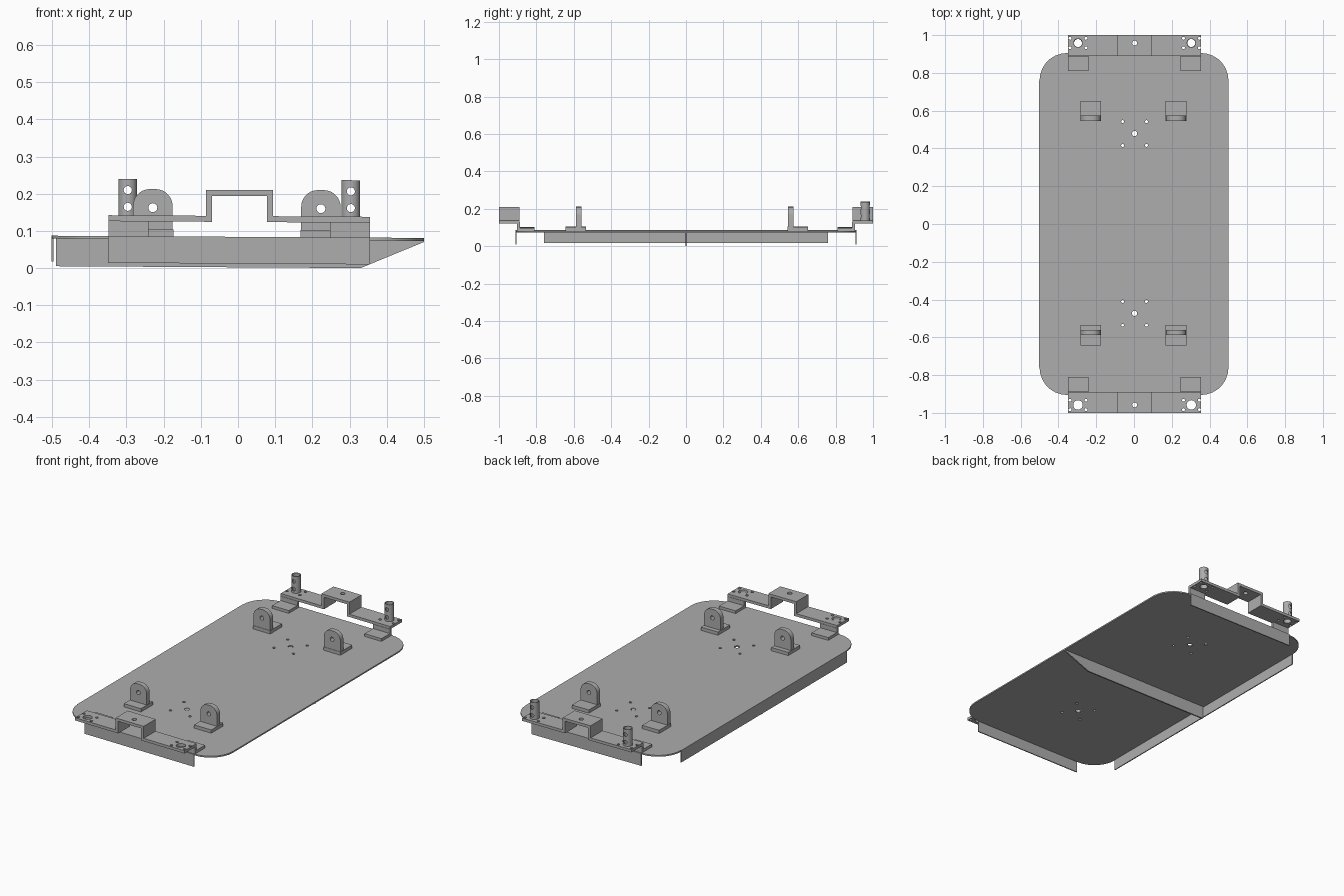
import bpy
import bmesh
import math

if "Cube" in bpy.data.objects:
    bpy.data.objects.remove(bpy.data.objects["Cube"])

COLOUR = (0.42, 0.42, 0.42, 1)
grey = bpy.data.materials.new("plain_grey")
grey.use_nodes = True
grey.diffuse_color = COLOUR
grey.node_tree.nodes["Principled BSDF"].inputs["Base Color"].default_value = COLOUR

LEAN = 0.006      # slight sideways lean of the whole assembly
parts = []


def circle(u, v, r, n=20):
    return [(u + r * math.cos(2 * math.pi * i / n),
             v + r * math.sin(2 * math.pi * i / n)) for i in range(n)]


def rect(u0, u1, v0, v1):
    return [(u0, v0), (u1, v0), (u1, v1), (u0, v1)]


def rounded(u0, u1, v0, v1, r, steps, corners=(0, 1, 2, 3)):
    """Rectangle with chosen corners rounded, counter-clockwise from top right."""
    pts = []
    for k, (u, v) in enumerate([(u1, v1), (u0, v1), (u0, v0), (u1, v0)]):
        if k not in corners:
            pts.append((u, v))
            continue
        cu = u - r if u == u1 else u + r
        cv = v - r if v == v1 else v + r
        for i in range(steps + 1):
            a = math.pi / 2 * (k + i / steps)
            pts.append((cu + r * math.cos(a), cv + r * math.sin(a)))
    return pts


def sheet(name, outline, w0, w1, axis="Z", holes=()):
    """Extrude a flat outline with holes along an axis."""
    curve = bpy.data.curves.new(name, "CURVE")
    curve.dimensions = "2D"
    curve.fill_mode = "BOTH"
    curve.extrude = abs(w1 - w0) / 2
    for loop in [outline, *holes]:
        spline = curve.splines.new("POLY")
        spline.points.add(len(loop) - 1)
        for p, (u, v) in zip(spline.points, loop):
            p.co = (u, v, 0, 1)
        spline.use_cyclic_u = True
    temp = bpy.data.objects.new(name + "_curve", curve)
    mesh = bpy.data.meshes.new_from_object(temp)
    bpy.data.objects.remove(temp)
    mid = (w0 + w1) / 2
    for vert in mesh.vertices:
        u, v, w = vert.co
        w += mid
        vert.co = {"Z": (u, v, w), "Y": (u, w, v), "X": (w, u, v)}[axis]
    bm = bmesh.new()
    bm.from_mesh(mesh)
    bmesh.ops.remove_doubles(bm, verts=bm.verts, dist=1e-5)
    bmesh.ops.recalc_face_normals(bm, faces=bm.faces)
    bm.to_mesh(mesh)
    bm.free()
    mesh.materials.clear()
    mesh.materials.append(grey)
    mesh.name = name
    obj = bpy.data.objects.new(name, mesh)
    bpy.context.collection.objects.link(obj)
    parts.append(obj)
    return obj


def drill(obj, loops, w0, w1, axis):
    """Cut straight holes through a part and discard the cutters."""
    for loop in loops:
        cutter = sheet("cutter", loop, w0, w1, axis)
        parts.remove(cutter)
        cutter.hide_render = True
        mod = obj.modifiers.new("hole", "BOOLEAN")
        mod.operation = "DIFFERENCE"
        mod.solver = "EXACT"
        mod.object = cutter
        bpy.context.view_layer.update()
        graph = bpy.context.evaluated_depsgraph_get()
        mesh = bpy.data.meshes.new_from_object(obj.evaluated_get(graph))
        obj.modifiers.clear()
        obj.data = mesh
        bpy.data.objects.remove(cutter)


# Base plate with two mounting hole patterns
holes = []
for y in (-0.473, 0.479):
    holes.append(circle(0.003, y, 0.014))
    holes += [circle(0.003 + sx * 0.063, y + sy * 0.063, 0.008, 12)
              for sx in (-1, 1) for sy in (-1, 1)]
sheet("base_plate", rounded(-0.5, 0.5, -0.905, 0.905, 0.145, 7),
      0.076, 0.084, "Z", holes)

# Hanging skirts on three edges, and the tapered cross fin below
sheet("side_skirt", rect(-0.76, 0.76, 0.014, 0.084), -0.502, -0.496, "X")
for end, s in (("front", -1), ("back", 1)):
    sheet(end + "_skirt", rect(-0.35, 0.355, 0.012, 0.084),
          s * 0.905, s * 0.911, "Y")
sheet("cross_fin", [(-0.49, 0.077), (-0.49, 0.002), (0.33, 0.002),
                    (0.5, 0.073), (0.5, 0.077)], -0.004, 0.004, "Y")

# End bars: hat-shaped strips on stepped feet
T = 0.016
MID = 0.0035
half = [(0.352, 0.124), (0.352, 0.14), (0.09, 0.14), (0.09, 0.21)]
inner = [(0.09 - T, 0.21 - T), (0.09 - T, 0.124)]
hat = ([(MID + x, z) for x, z in half]
       + [(MID - x, z) for x, z in reversed(half)]
       + [(MID - x, z) for x, z in reversed(inner)]
       + [(MID + x, z) for x, z in inner])
for end, s in (("front", -1), ("back", 1)):
    bar = sheet(end + "_bar", hat, s * 0.89, s * 1.0, "Y")
    yc = s * 0.958
    loops = [circle(MID, yc, 0.013)]
    for side in (-1, 1):
        x = MID + side * 0.3
        loops.append(circle(x, yc, 0.025, 24))
        loops += [circle(x + a * 0.042, yc + b * 0.025, 0.008, 12)
                  for a in (-1, 1) for b in (-1, 1)]
    drill(bar, loops, 0.1, 0.25, "Z")

    for side, label in ((-1, "right"), (1, "left")):
        xs = sorted((MID + side * 0.244, MID + side * 0.352))
        step = [(s * 0.81, 0.084), (s * 0.904, 0.084), (s * 0.904, 0.125),
                (s * 0.888, 0.125), (s * 0.888, 0.1), (s * 0.81, 0.1)]
        sheet(f"{end}_{label}_foot", step, xs[0], xs[1], "X")

# Upright tubes on the back bar, cross-drilled twice
for side, label in ((-1, "right"), (1, "left")):
    x = MID + side * 0.3
    post = sheet(label + "_post", circle(x, 0.958, 0.025, 24), 0.125, 0.238,
                 "Z", [circle(x, 0.958, 0.021, 24)])
    drill(post, [circle(x, z, 0.011, 16) for z in (0.163, 0.208)],
          0.9, 1.02, "Y")

# Four lugs: pierced round-topped tabs on flat pads
for end, pad, tab in (("front", (-0.643, -0.534), (-0.588, -0.56)),
                      ("back", (0.544, 0.652), (0.546, 0.574))):
    for side, label in ((-1, "right"), (1, "left")):
        x = -0.003 + side * 0.226
        sheet(f"{end}_{label}_lug_pad", rect(x - 0.055, x + 0.055, *pad),
              0.084, 0.103)
        sheet(f"{end}_{label}_lug_tab",
              rounded(x - 0.053, x + 0.053, 0.103, 0.211, 0.045, 7, (0, 1)),
              *tab, "Y", [circle(x, 0.161, 0.012)])

# Lean everything slightly, then shade
bpy.ops.object.select_all(action="DESELECT")
for obj in parts:
    for vert in obj.data.vertices:
        vert.co.z -= LEAN * vert.co.x
    obj.select_set(True)
bpy.context.view_layer.objects.active = parts[0]
bpy.ops.object.shade_smooth_by_angle(angle=math.radians(30))
